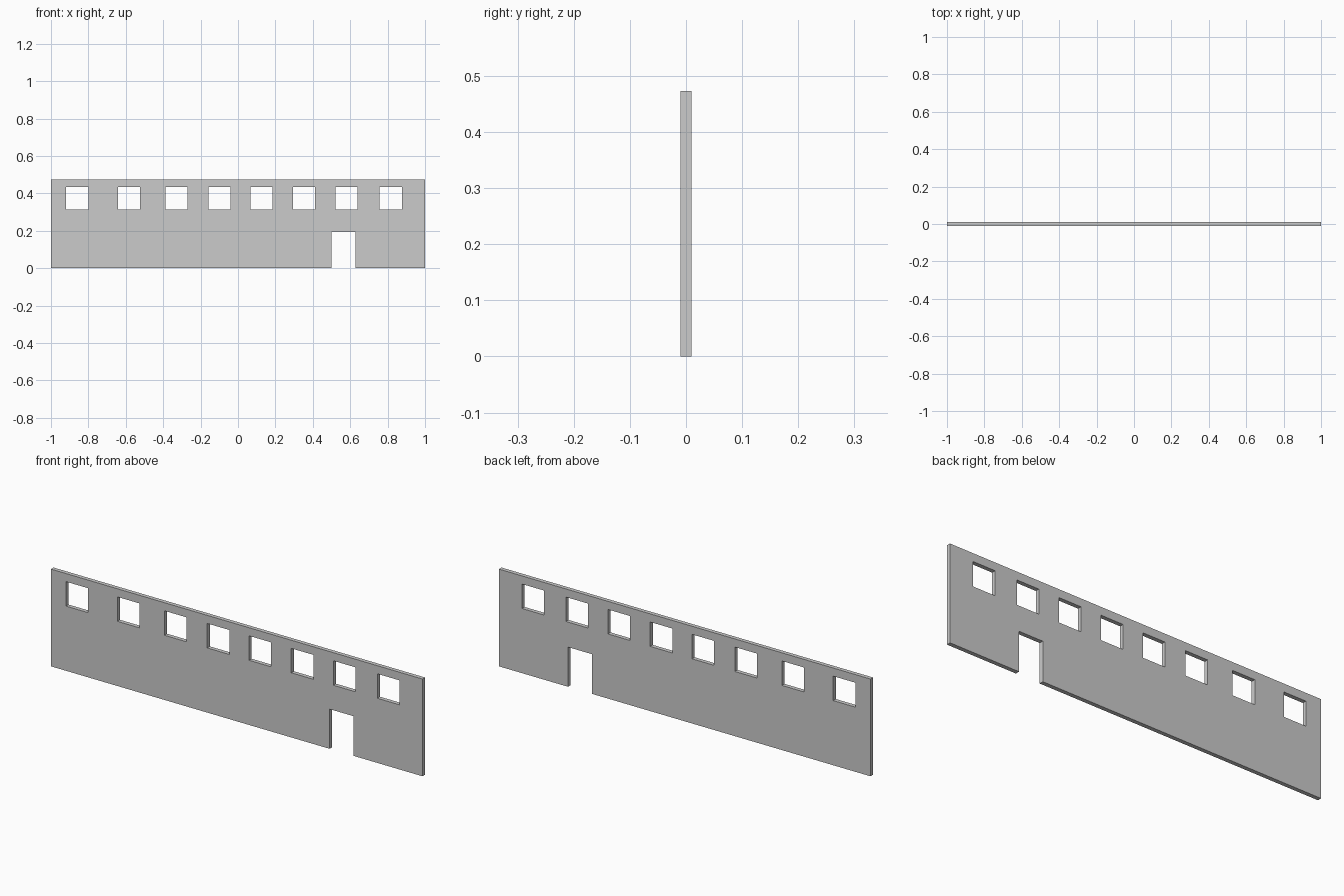
import bpy, bmesh, math

if "Cube" in bpy.data.objects:
    bpy.data.objects.remove(bpy.data.objects["Cube"])

HEIGHT, THICK = 0.473, 0.02
DOOR_L, DOOR_R, DOOR_TOP = 0.50, 0.628, 0.193
WIN, WIN_Z = 0.119, 0.374
WINDOW_X = [-0.859, -0.583, -0.329, -0.099, 0.126, 0.353, 0.58, 0.816]


def add_loop(curve, points):
    """Add a closed straight-edged outline to a 2D curve."""
    spline = curve.splines.new('POLY')
    spline.points.add(len(points) - 1)
    for p, (x, z) in zip(spline.points, points):
        p.co = (x, z, 0, 1)
    spline.use_cyclic_u = True


curve = bpy.data.curves.new("wall", 'CURVE')
curve.dimensions = '2D'
curve.fill_mode = 'BOTH'
curve.extrude = THICK / 2

# Wall outline with the doorway notch
add_loop(curve, [(-1, 0), (DOOR_L, 0), (DOOR_L, DOOR_TOP), (DOOR_R, DOOR_TOP),
                 (DOOR_R, 0), (1, 0), (1, HEIGHT), (-1, HEIGHT)])

# Row of square window openings
h = WIN / 2
for x in WINDOW_X:
    add_loop(curve, [(x - h, WIN_Z - h), (x - h, WIN_Z + h),
                     (x + h, WIN_Z + h), (x + h, WIN_Z - h)])

# Stand the extruded profile upright and turn it into a mesh
wall = bpy.data.objects.new("wall", curve)
bpy.context.collection.objects.link(wall)
wall.rotation_euler.x = math.pi / 2
bpy.context.view_layer.objects.active = wall
wall.select_set(True)
bpy.ops.object.convert(target='MESH')

# Weld caps to sides and keep flat faces
wall = bpy.context.object
wall.name = "wall"
bm = bmesh.new()
bm.from_mesh(wall.data)
bmesh.ops.remove_doubles(bm, verts=bm.verts, dist=1e-4)
bmesh.ops.recalc_face_normals(bm, faces=bm.faces)
for f in bm.faces:
    f.smooth = False
bm.to_mesh(wall.data)
bm.free()
